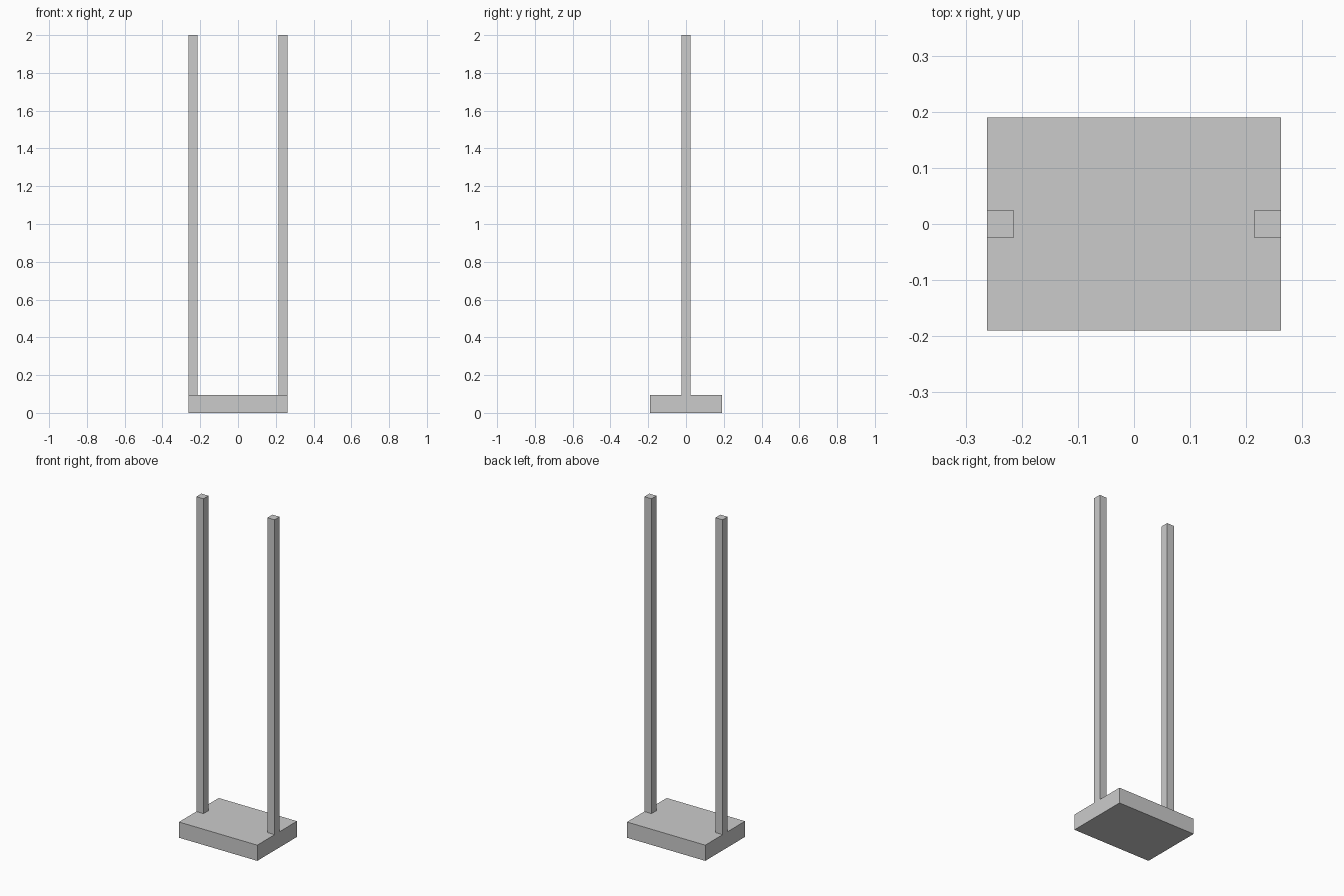
import bpy, bmesh, math
from mathutils import Vector

if "Cube" in bpy.data.objects:
    bpy.data.objects.remove(bpy.data.objects["Cube"])

W, D = 0.262, 0.19          # half width and depth of the base
POST, BASE_H, TOP = 0.048, 0.095, 2.0

bm = bmesh.new()

# Floor plan: 3 x 3 cells, with the post footprints in the outer middle cells
xs = [-W, -W + POST, W - POST, W]
ys = [-D, -POST / 2, POST / 2, D]
grid = [[bm.verts.new((x, y, 0)) for y in ys] for x in xs]
for i in range(3):
    for j in range(3):
        bm.faces.new((grid[i][j], grid[i + 1][j], grid[i + 1][j + 1], grid[i][j + 1]))


def raise_faces(faces, height, keep):
    """Extrude a face region straight up."""
    out = bmesh.ops.extrude_face_region(bm, geom=faces, use_keep_orig=keep)["geom"]
    verts = [g for g in out if isinstance(g, bmesh.types.BMVert)]
    bmesh.ops.translate(bm, verts=verts, vec=Vector((0, 0, height)))
    return [g for g in out if isinstance(g, bmesh.types.BMFace)]


# Base slab
top_faces = raise_faces(bm.faces[:], BASE_H, True)

# Two upright posts, flush with the ends of the base
for f in top_faces:
    c = f.calc_center_median()
    if abs(c.y) < 0.01 and abs(c.x) > 0.1:
        raise_faces([f], TOP - BASE_H, False)

# Merge coplanar cells into clean flat faces
bmesh.ops.recalc_face_normals(bm, faces=bm.faces[:])
bmesh.ops.dissolve_limit(bm, angle_limit=math.radians(1),
                         verts=bm.verts[:], edges=bm.edges[:])
bmesh.ops.recalc_face_normals(bm, faces=bm.faces[:])

mesh = bpy.data.meshes.new("base_with_posts")
bm.to_mesh(mesh)
bm.free()
bpy.context.collection.objects.link(bpy.data.objects.new("base_with_posts", mesh))
